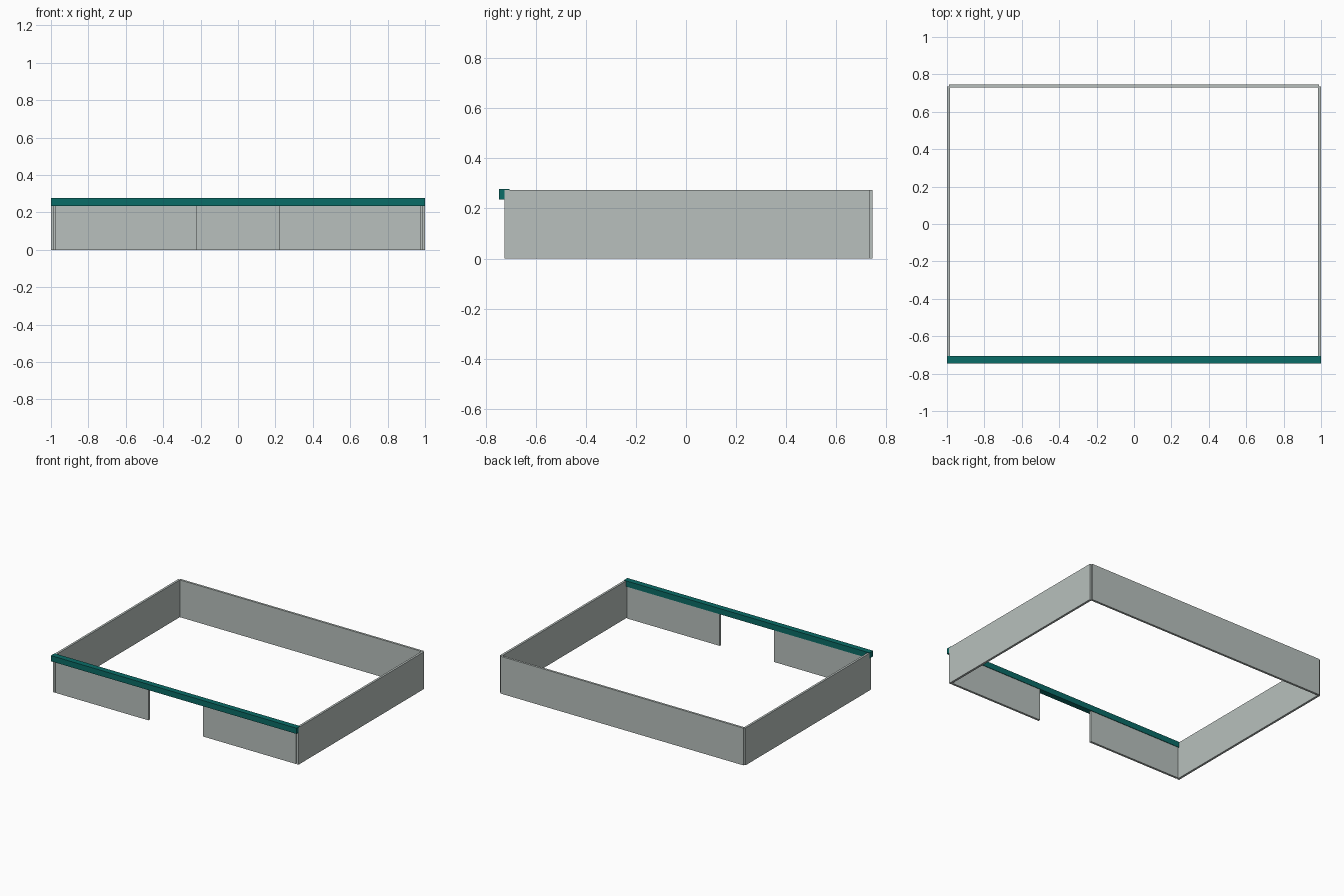
import bpy
import bmesh

old = bpy.data.objects.get("Cube")
if old:
    bpy.data.objects.remove(old, do_unlink=True)


def make_material(name, rgb):
    mat = bpy.data.materials.new(name)
    mat.use_nodes = True
    color = (*rgb, 1.0)
    mat.diffuse_color = color
    mat.node_tree.nodes["Principled BSDF"].inputs["Base Color"].default_value = color
    return mat


def make_box(name, low, high, mat):
    mesh = bpy.data.meshes.new(name)
    bm = bmesh.new()
    bmesh.ops.create_cube(bm, size=1)
    for v in bm.verts:
        for axis in range(3):
            v.co[axis] = high[axis] if v.co[axis] > 0 else low[axis]
    bm.to_mesh(mesh)
    bm.free()
    mesh.materials.append(mat)
    obj = bpy.data.objects.new(name, mesh)
    bpy.context.collection.objects.link(obj)
    return obj


grey = make_material("pale grey", (0.48, 0.53, 0.51))
teal = make_material("dark teal", (0.003, 0.15, 0.135))

wall_top = 0.274
beam_bottom = 0.235
thick = 0.016
front, back = -0.725, 0.745

# Side walls and the two front panels, one of each per side
for side, sign in (("left", 1), ("right", -1)):
    for part, inner, outer, y0, y1, top in (
        ("side_wall", 1 - thick, 1.0, front, back - 0.01, wall_top),
        ("front_panel", 0.222, 0.978, front, front + thick, beam_bottom),
    ):
        xs = sorted((sign * inner, sign * outer))
        make_box(f"{side}_{part}", (xs[0], y0, 0), (xs[1], y1, top), grey)

# Back wall between the side walls
make_box("back_wall", (-0.988, back - thick, 0), (0.988, back, wall_top), grey)

# Beam across the front, bridging the opening
make_box("front_beam", (-1, -0.747, beam_bottom), (1, -0.705, 0.277), teal)
